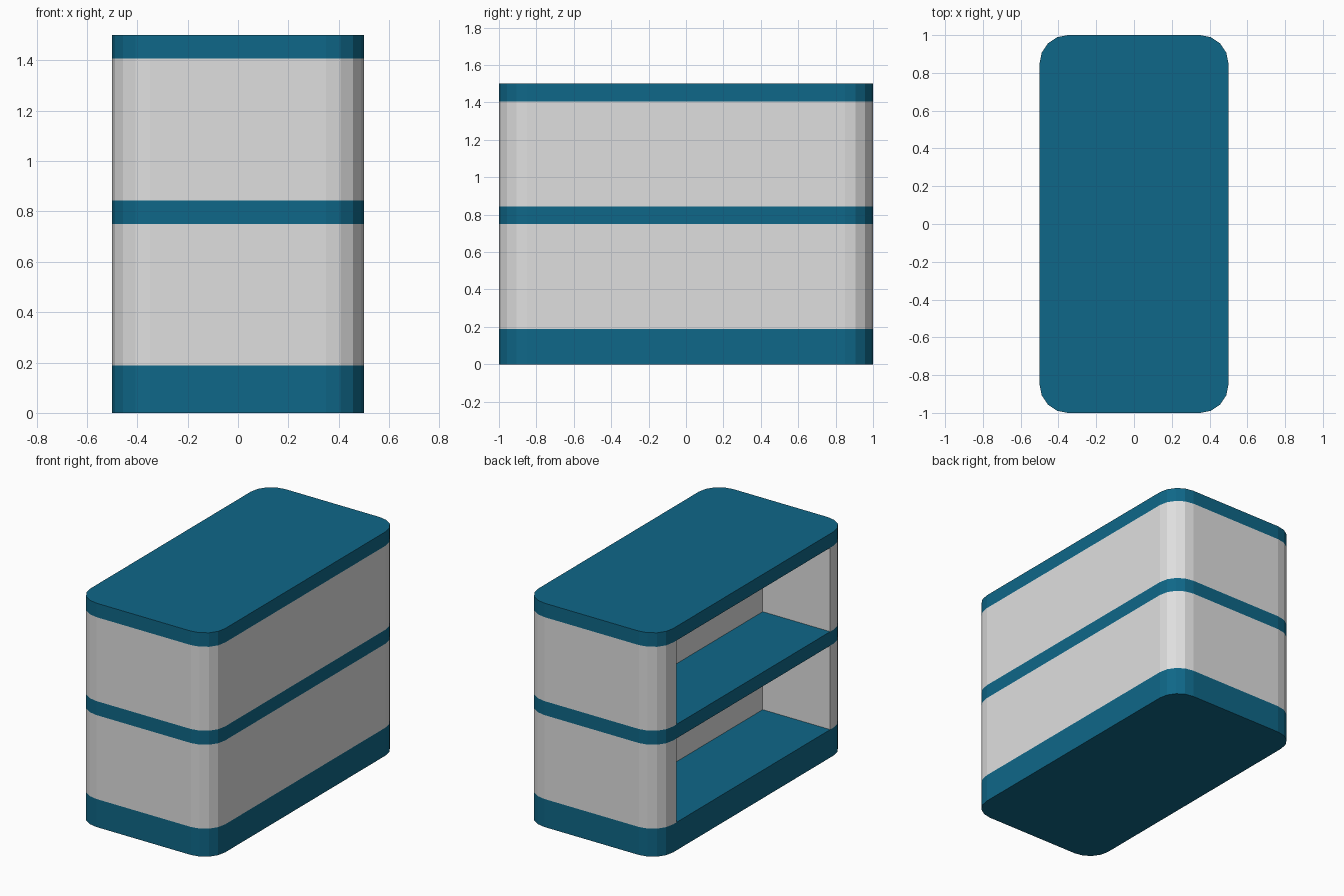
import bpy, bmesh, math

if "Cube" in bpy.data.objects:
    bpy.data.objects.remove(bpy.data.objects["Cube"])

def material(name, rgb):
    m = bpy.data.materials.new(name)
    m.diffuse_color = (*rgb, 1)
    m.use_nodes = True
    m.node_tree.nodes["Principled BSDF"].inputs["Base Color"].default_value = m.diffuse_color
    return m

blue = material("deep blue", (0.0048, 0.136, 0.246))
grey = material("light grey", (0.74, 0.74, 0.74))

HX, HY, R, SEG = 0.5, 1.0, 0.15, 4

def rounded_outline():
    # counter-clockwise from the left end of the front-left corner
    pts = []
    for sx, sy, start in ((-1, -1, 180), (1, -1, 270), (1, 1, 0), (-1, 1, 90)):
        for i in range(SEG + 1):
            a = math.radians(start + 90 * i / SEG)
            pts.append((sx * (HX - R) + R * math.cos(a), sy * (HY - R) + R * math.sin(a)))
    return pts

def prism(name, outline, z0, z1, mat, caps=True):
    bm = bmesh.new()
    low = [bm.verts.new((x, y, z0)) for x, y in outline]
    high = [bm.verts.new((x, y, z1)) for x, y in outline]
    n = len(outline)
    for i in range(n):
        j = (i + 1) % n
        bm.faces.new((low[i], low[j], high[j], high[i]))
    if caps:
        bm.faces.new(low[::-1])
        bm.faces.new(high)
    me = bpy.data.meshes.new(name)
    bm.to_mesh(me)
    bm.free()
    me.materials.append(mat)
    ob = bpy.data.objects.new(name, me)
    bpy.context.collection.objects.link(ob)

slab = rounded_outline()
# wall outline: same shape with a recess cut in from the left side
wall = slab + [(-HX, 0.8125), (0, 0.8125), (0, -0.8125), (-HX, -0.8125)]

# blue base, middle shelf and top
prism("base", slab, 0, 0.1875, blue)
prism("middle_shelf", slab, 0.75, 0.84375, blue)
prism("top", slab, 1.40625, 1.5, blue)

# grey walls around each open compartment (ends hidden by the slabs)
prism("lower_walls", wall, 0.1875, 0.75, grey, caps=False)
prism("upper_walls", wall, 0.84375, 1.40625, grey, caps=False)
